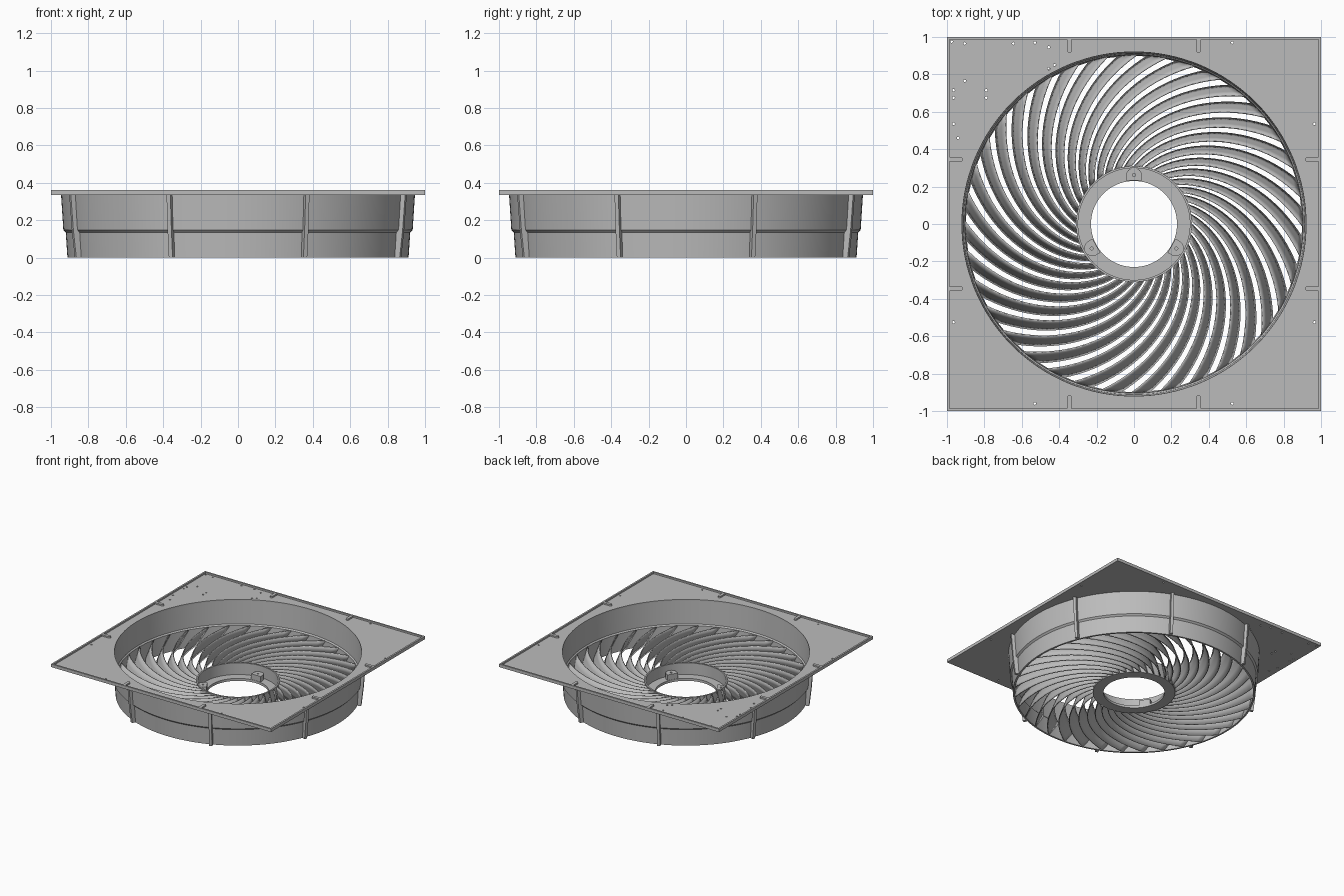
import bpy, bmesh, math
from mathutils import Matrix, Vector

if "Cube" in bpy.data.objects:
    bpy.data.objects.remove(bpy.data.objects["Cube"])

grey = bpy.data.materials.new("plain_grey")
grey.diffuse_color = (0.5, 0.5, 0.5, 1)
grey.use_nodes = True
grey.node_tree.nodes["Principled BSDF"].inputs["Base Color"].default_value = grey.diffuse_color


def finish(name, bm, smooth=None):
    bmesh.ops.recalc_face_normals(bm, faces=bm.faces)
    me = bpy.data.meshes.new(name)
    bm.to_mesh(me)
    bm.free()
    me.materials.append(grey)
    ob = bpy.data.objects.new(name, me)
    bpy.context.collection.objects.link(ob)
    bpy.ops.object.select_all(action='DESELECT')
    ob.select_set(True)
    bpy.context.view_layer.objects.active = ob
    if smooth:
        bpy.ops.object.shade_smooth_by_angle(angle=math.radians(smooth))
    return ob


def lathe(name, profile, seg=128):
    """Closed (radius, z) profile swept around z."""
    bm = bmesh.new()
    rings = []
    for i in range(seg):
        a = 2 * math.pi * i / seg
        rings.append([bm.verts.new((r * math.cos(a), r * math.sin(a), z)) for r, z in profile])
    n = len(profile)
    for i in range(seg):
        p, q = rings[i], rings[(i + 1) % seg]
        for j in range(n):
            k = (j + 1) % n
            bm.faces.new((p[j], q[j], q[k], p[k]))
    return finish(name, bm, 25)


def prism(bm, pts, offset, matrix=Matrix()):
    """Extrude a polygon of 3D points by offset, placed by matrix."""
    off = Vector(offset)
    a = [bm.verts.new(matrix @ Vector(p)) for p in pts]
    b = [bm.verts.new(matrix @ (Vector(p) + off)) for p in pts]
    bm.faces.new(a)
    bm.faces.new(b[::-1])
    for i in range(len(a)):
        j = (i + 1) % len(a)
        bm.faces.new((a[i], b[i], b[j], a[j]))


def box(bm, half, z0, z1):
    prism(bm, [(-half, -half, z0), (half, -half, z0), (half, half, z0), (-half, half, z0)],
          (0, 0, z1 - z0))


def cylinder(bm, x, y, r, z0, z1, seg):
    bmesh.ops.create_cone(bm, cap_ends=True, segments=seg, radius1=r, radius2=r, depth=z1 - z0,
                          matrix=Matrix.Translation((x, y, (z0 + z1) / 2)))


def cut(target, bm):
    cutter = finish("cutter", bm)
    cutter.hide_render = True
    mod = target.modifiers.new("cut", 'BOOLEAN')
    mod.operation = 'DIFFERENCE'
    mod.solver = 'EXACT'
    mod.object = cutter
    bpy.context.view_layer.objects.active = target
    bpy.ops.object.modifier_apply(modifier=mod.name)
    bpy.data.objects.remove(cutter)


FLOOR, TOP, UNDER = 0.347, 0.36, 0.335

# square mounting plate: shallow tray with a round opening and small screw holes
bm = bmesh.new()
box(bm, 1.0, UNDER, TOP)
plate = finish("mounting_plate", bm)
bm = bmesh.new()
box(bm, 0.986, FLOOR, 0.5)
cut(plate, bm)
bm = bmesh.new()
cylinder(bm, 0, 0, 0.92, 0.2, 0.5, 128)
cut(plate, bm)
holes = [(-.975, .975), (-.905, .965), (-.645, .965), (-.53, .97), (-.455, .945), (-.425, .85),
         (-.455, .83), (-.905, .765), (-.965, .715), (-.965, .675), (-.79, .715), (-.79, .675),
         (-.965, .535), (-.94, .46), (.525, .97), (.965, .535), (.965, -.525), (.525, -.96),
         (-.53, -.96), (-.965, -.525)]
bm = bmesh.new()
for x, y in holes:
    cylinder(bm, x, y, 0.007, 0.2, 0.5, 10)
cut(plate, bm)

# raised locating tabs, two on each edge
bm = bmesh.new()
for side in range(4):
    for x in (-0.345, 0.345):
        pts = [(x + 0.012, 0.99, FLOOR - 0.004), (x - 0.012, 0.99, FLOOR - 0.004)]
        for i in range(7):
            a = math.pi + math.pi * i / 6
            pts.append((x + 0.012 * math.cos(a), 0.927 + 0.012 * math.sin(a), FLOOR - 0.004))
        prism(bm, pts, (0, 0, TOP - FLOOR + 0.003), Matrix.Rotation(side * math.pi / 2, 4, 'Z'))
finish("locating_tabs", bm)

# stepped, slightly tapered outer duct
lathe("outer_duct", [(0.92, UNDER), (0.946, UNDER), (0.934, 0.148), (0.921, 0.135), (0.912, 0),
                     (0.898, 0), (0.904, 0.14), (0.913, 0.15)])

# eight outside ribs
bm = bmesh.new()
rib = [(0.904, 0), (0.94, 0), (0.957, 0.145), (0.972, UNDER), (0.935, UNDER), (0.918, 0.14)]
for i in range(8):
    prism(bm, [(r, -0.011, z) for r, z in rib], (0, 0.022, 0),
          Matrix.Rotation(math.radians(22.5 + 45 * i), 4, 'Z'))
finish("duct_ribs", bm)

# centre hub: flanged cup with open middle
lathe("hub_ring", [(0.23, 0), (0.31, 0), (0.31, 0.115), (0.299, 0.115), (0.299, 0.02), (0.23, 0.02)], 96)

# three screw bosses in the hub
bm = bmesh.new()
for i in range(3):
    pts = [(0.232, 0.043, 0.015), (0.232, -0.043, 0.015)]
    for k in range(9):
        a = -math.pi / 2 + math.pi * k / 8
        pts.append((0.258 + 0.043 * math.cos(a), 0.043 * math.sin(a), 0.015))
    prism(bm, pts, (0, 0, 0.05), Matrix.Rotation(math.radians(90 + 120 * i), 4, 'Z'))
bosses = finish("hub_bosses", bm, 30)
bm = bmesh.new()
for i in range(3):
    a = math.radians(90 + 120 * i)
    cylinder(bm, 0.262 * math.cos(a), 0.262 * math.sin(a), 0.008, 0.03, 0.2, 12)
cut(bosses, bm)

# swept, slanted guide vanes between hub and duct
COUNT, R0, R1, NR, NZ = 36, 0.304, 0.905, 22, 3
SWEEP, LEAN = math.radians(65), math.radians(6)
bm = bmesh.new()
for n in range(COUNT):
    start = 2 * math.pi * n / COUNT
    grid = []
    for i in range(NR + 1):
        f = i / NR
        r = R0 + (R1 - R0) * f
        swept = SWEEP * 0.5 * (f + math.log(r / R0) / math.log(R1 / R0))
        row = []
        for j in range(NZ + 1):
            t = j / NZ
            a = start - swept - LEAN * t
            row.append(bm.verts.new((r * math.cos(a), r * math.sin(a), 0.002 + t * (0.11 + 0.028 * f))))
        grid.append(row)
    for i in range(NR):
        for j in range(NZ):
            bm.faces.new((grid[i][j], grid[i + 1][j], grid[i + 1][j + 1], grid[i][j + 1]))
vanes = finish("guide_vanes", bm, 30)
mod = vanes.modifiers.new("thickness", 'SOLIDIFY')
mod.thickness = 0.008
mod.offset = 0
